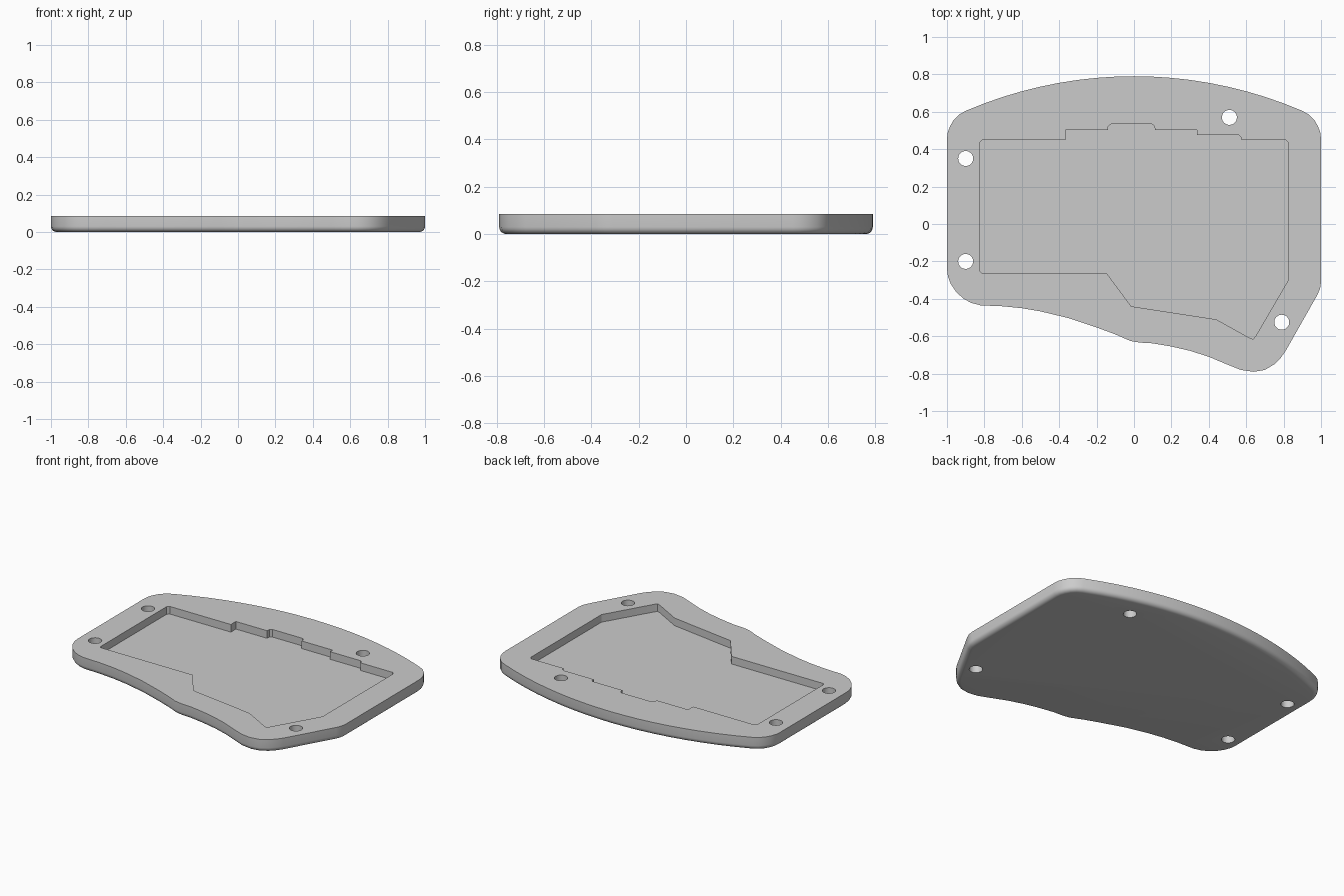
import bpy, bmesh, math

if "Cube" in bpy.data.objects:
    bpy.data.objects.remove(bpy.data.objects["Cube"], do_unlink=True)

TOP = 0.085
FLOOR = 0.035
ROUND = 0.03

grey = bpy.data.materials.new("plain_grey")
grey.use_nodes = True
grey.diffuse_color = (0.6, 0.6, 0.6, 1)
grey.node_tree.nodes["Principled BSDF"].inputs["Base Color"].default_value = (0.6, 0.6, 0.6, 1)


def prism(name, outline, low, high, bottom_round=0):
    """Extrude an outline upward, optionally rounding its bottom edge."""
    bm = bmesh.new()
    base = bm.faces.new([bm.verts.new((x, y, low)) for x, y in outline])
    side = bmesh.ops.extrude_face_region(bm, geom=[base], use_keep_orig=True)
    for v in side["geom"]:
        if isinstance(v, bmesh.types.BMVert):
            v.co.z = high
    bmesh.ops.recalc_face_normals(bm, faces=bm.faces)
    if bottom_round:
        rim = [e for e in bm.edges if all(v.co.z < low + 1e-5 for v in e.verts)]
        bmesh.ops.bevel(bm, geom=rim, offset=bottom_round, segments=5,
                        profile=0.5, affect='EDGES', clamp_overlap=False)
    mesh = bpy.data.meshes.new(name)
    bm.to_mesh(mesh)
    bm.free()
    mesh.materials.append(grey)
    obj = bpy.data.objects.new(name, mesh)
    bpy.context.collection.objects.link(obj)
    return obj


def cut(target, cutter):
    """Subtract a cutter and throw it away."""
    cutter.hide_render = True
    mod = target.modifiers.new("cut", 'BOOLEAN')
    mod.operation = 'DIFFERENCE'
    mod.solver = 'EXACT'
    mod.object = cutter
    bpy.context.view_layer.objects.active = target
    bpy.ops.object.modifier_apply(modifier=mod.name)
    bpy.data.objects.remove(cutter, do_unlink=True)


# Case outline: bowed back edge with rounded corners
R = 2.28
back_arc = [(x / 10, 0.79 - R + math.sqrt(R * R - x * x / 100)) for x in range(-9, 10)]
corner = [(0.935, 0.585), (0.965, 0.555), (0.985, 0.52), (0.997, 0.485), (1, 0.45)]
back = [(-x, y) for x, y in reversed(corner)] + back_arc + corner

# Slanted right side, thumb lobe and waved front edge
front = [(1, -0.31), (0.995, -0.345), (0.98, -0.38),
         (0.81, -0.68), (0.785, -0.715), (0.75, -0.75), (0.7, -0.78), (0.64, -0.79),
         (0.57, -0.78), (0.5, -0.752), (0.4, -0.71), (0.3, -0.678), (0.2, -0.655),
         (0.1, -0.638), (0.03, -0.634), (-0.02, -0.625), (-0.1, -0.59), (-0.2, -0.553),
         (-0.35, -0.503), (-0.5, -0.467), (-0.6, -0.45), (-0.7, -0.44), (-0.82, -0.435),
         (-0.87, -0.422), (-0.91, -0.4), (-0.95, -0.365), (-0.98, -0.32), (-0.995, -0.28),
         (-1, -0.24)]
case = prism("case_bottom", back + front, 0, TOP, ROUND)

# Stepped pocket
pocket = [(-0.825, 0.435), (-0.81, 0.45), (-0.367, 0.45), (-0.367, 0.502), (-0.14, 0.502),
          (-0.138, 0.522), (-0.122, 0.535), (0.095, 0.535), (0.11, 0.522), (0.112, 0.502),
          (0.337, 0.502), (0.337, 0.475), (0.56, 0.475), (0.572, 0.465), (0.575, 0.45),
          (0.81, 0.45), (0.825, 0.435), (0.825, -0.3), (0.65, -0.6), (0.637, -0.615),
          (0.62, -0.61), (0.44, -0.51), (-0.015, -0.44), (-0.147, -0.262),
          (-0.815, -0.262), (-0.825, -0.252)]
cut(case, prism("pocket_cutter", pocket, FLOOR, TOP + 0.1))

# Through holes for screws
for hx, hy in [(-0.9, 0.35), (-0.9, -0.2), (0.51, 0.57), (0.79, -0.525)]:
    ring = [(hx + 0.04 * math.cos(a * math.tau / 32), hy + 0.04 * math.sin(a * math.tau / 32))
            for a in range(32)]
    cut(case, prism("hole_cutter", ring, -0.1, TOP + 0.1))

# Smooth curved walls, crisp rims
bpy.ops.object.select_all(action='DESELECT')
case.select_set(True)
bpy.context.view_layer.objects.active = case
bpy.ops.object.shade_smooth_by_angle(angle=math.radians(30))
